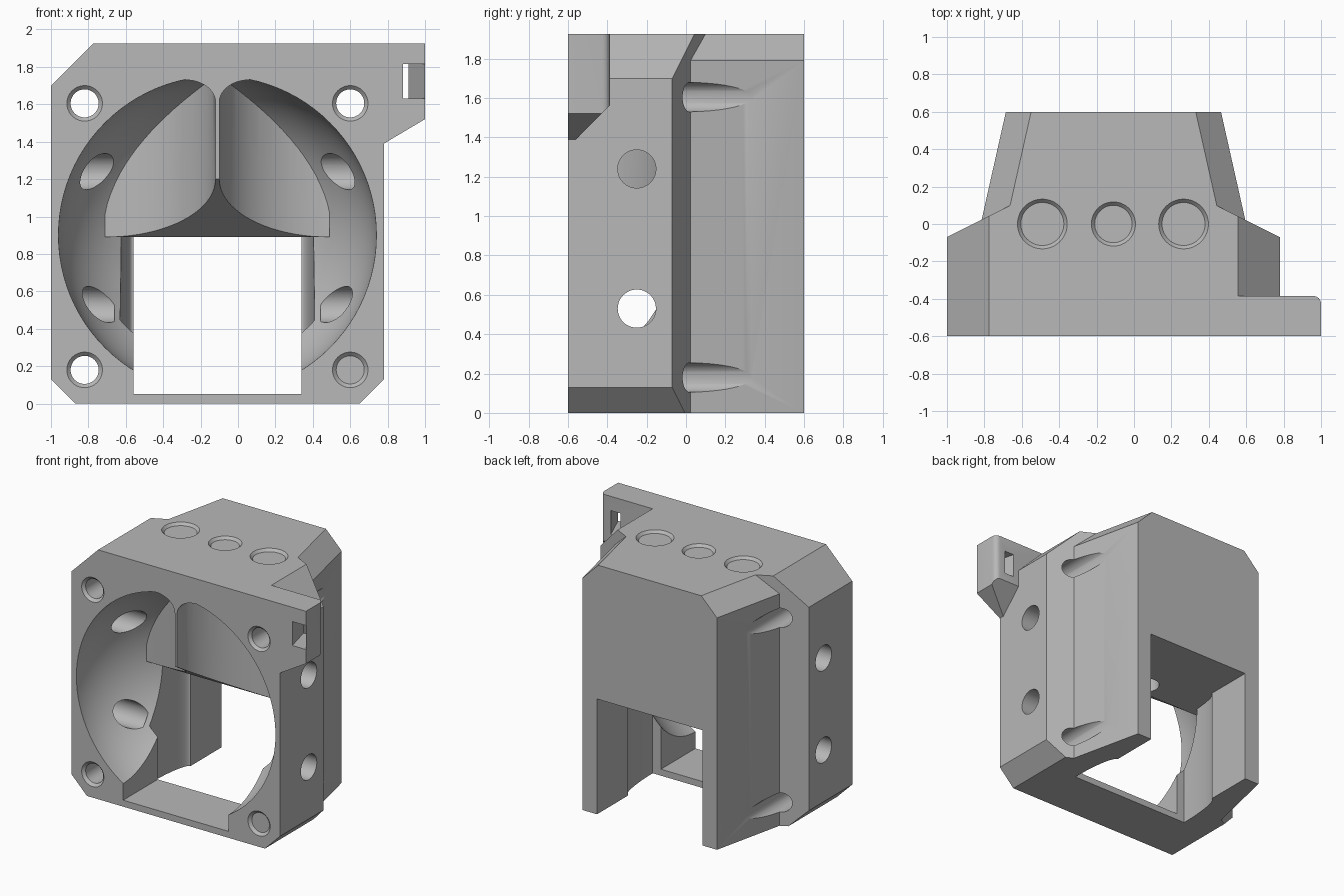
import bpy, bmesh, math
from mathutils import Matrix, Vector

if "Cube" in bpy.data.objects:
    bpy.data.objects.remove(bpy.data.objects["Cube"], do_unlink=True)

CX = -0.11          # centre line of the housing
FAN_Z = 0.9         # height of the fan axis
FRONT, BACK, TOP = -0.6, 0.6, 1.925


def finish(name, bm):
    bmesh.ops.recalc_face_normals(bm, faces=bm.faces)
    mesh = bpy.data.meshes.new(name)
    bm.to_mesh(mesh)
    bm.free()
    ob = bpy.data.objects.new(name, mesh)
    bpy.context.collection.objects.link(ob)
    return ob


def loft(name, rings):
    bm = bmesh.new()
    loops = [[bm.verts.new(p) for p in ring] for ring in rings]
    n = len(loops[0])
    for a, b in zip(loops, loops[1:]):
        for i in range(n):
            j = (i + 1) % n
            bm.faces.new((a[i], a[j], b[j], b[i]))
    bm.faces.new(loops[0])
    bm.faces.new(loops[-1])
    return finish(name, bm)


def prism(name, pts, axis, lo, hi):
    place = {"x": lambda a, b, t: (t, a, b),
             "y": lambda a, b, t: (a, t, b),
             "z": lambda a, b, t: (a, b, t)}[axis]
    return loft(name, [[place(a, b, t) for a, b in pts] for t in (lo, hi)])


def rect(x0, x1, y0, y1):
    return [(x0, y0), (x1, y0), (x1, y1), (x0, y1)]


def mirrored(half):
    return [(CX + w, v) for w, v in half] + [(CX - w, v) for w, v in reversed(half)]


def rod(name, start, end, r1, r2=None):
    start, end = Vector(start), Vector(end)
    d = end - start
    bm = bmesh.new()
    mat = Matrix.Translation((start + end) / 2) @ d.to_track_quat("Z", "Y").to_matrix().to_4x4()
    bmesh.ops.create_cone(bm, cap_ends=True, segments=48, radius1=r1,
                          radius2=r1 if r2 is None else r2, depth=d.length, matrix=mat)
    return finish(name, bm)


def combine(target, tool, operation):
    mod = target.modifiers.new(operation, "BOOLEAN")
    mod.object, mod.operation, mod.solver = tool, operation, "EXACT"
    bpy.context.view_layer.objects.active = target
    bpy.ops.object.modifier_apply(modifier=mod.name)
    bpy.data.objects.remove(tool, do_unlink=True)


def cut(tool):
    combine(housing, tool, "DIFFERENCE")


# Front block: chamfered outline limited by the tapered plan
housing = prism("fan_housing", mirrored([(0.76, 0), (0.89, 0.13), (0.89, 1.7), (0.665, TOP)]),
                "y", FRONT, 0.2)
combine(housing, prism("plan", mirrored([(0.89, -0.7), (0.89, -0.07), (0.55, 0.1)]),
                       "z", -0.1, 2.1), "INTERSECT")

# Tapered rear block with chamfered top edges
rings = []
for z, inset in ((0, 0), (1.79, 0), (TOP, 0.135)):
    plan = mirrored([(0.721 - inset, -0.05), (0.575 - inset, BACK)])
    rings.append([(x, y, z) for x, y in plan])
combine(housing, loft("rear_block", rings), "UNION")

# Side tab with rounded rear corner, sloping underside and slanted tie slot
corner = [(0.96 + 0.04 * math.sin(i * math.pi / 8), -0.425 + 0.04 * math.cos(i * math.pi / 8))
          for i in range(5)]
tab = prism("tab", [(0.4, FRONT), (0.4, -0.385)] + corner + [(1, FRONT)], "z", 1.2, TOP)
combine(tab, prism("tab_outline", [(0.3, 1.39), (0.78, 1.39), (1.1, 1.58), (1.1, 2.1), (0.3, 2.1)],
                   "y", -0.8, 0), "INTERSECT")
combine(tab, prism("tab_slope", [(-0.8, 1.15), (-0.2, 1.75), (-0.2, 2.1), (-0.8, 2.1)],
                   "x", 0, 1.2), "INTERSECT")
combine(housing, tab, "UNION")
cut(prism("slot", [(0.886, -0.61), (1.004, -0.61), (0.906, -0.37), (0.826, -0.37)],
          "z", 1.63, 1.815))

# Rounded air bowl, split in its upper half by a curved flow divider
bm = bmesh.new()
bmesh.ops.create_uvsphere(bm, u_segments=96, v_segments=48, radius=1,
                          matrix=Matrix.Translation((CX, FRONT, FAN_Z))
                          @ Matrix.Diagonal((0.85, 0.72, 0.85, 1)))
bowl = finish("bowl", bm)
arc = [i * math.pi / 40 for i in range(21)]
wall = [(0.6 - 0.59 * math.cos(t), FRONT + 0.5 * math.sin(t)) for t in arc]
divider = prism("divider", mirrored([(0.01, -1.5)] + wall + [(0.6, 0.4)]), "z", 0.5, 2)
combine(divider, prism("underside", [(-1.6, 1.82), (-0.1, 0.89), (0.5, 0.89), (0.5, 2.2), (-1.6, 2.2)],
                       "x", -1.5, 1.5), "INTERSECT")
combine(bowl, divider, "DIFFERENCE")
flare = [(0.17 - 0.16 * math.cos(t), 1.61 + 0.12 * math.sin(t)) for t in arc]
combine(bowl, prism("flare", mirrored(flare + [(0.17, 2)]), "y", -1.5, 0.3), "DIFFERENCE")
cut(bowl)

# Square duct, its widened throat and the open underside at the rear
cut(prism("duct", rect(CX - 0.45, CX + 0.45, 0.05, 0.89), "y", -0.8, 0.8))
throat = [(0.45 + 0.07 * math.cos(t), -0.18 + 0.4 * math.sin(t)) for t in arc]
cut(prism("throat", mirrored(throat), "z", -0.1, 0.89))
cut(prism("rear_opening", rect(CX - 0.45, CX + 0.45, -0.18, 0.8), "z", -0.1, 0.4))

# Corner screw holes that break out as grooves on the tapered sides
for side in (-1, 1):
    x = CX + side * 0.71
    for z in (0.18, 1.605):
        cut(rod("screw_hole", (x, -0.7, z), (x, 0.7, z), 0.075))
        cut(rod("screw_sink", (x, -0.62, z), (x, -0.58, z), 0.115, 0.075))
    # Side holes into the bowl
    for z in (0.53, 1.24):
        cut(rod("side_hole", (CX + side * 0.55, -0.25, z), (CX + side * 1.0, -0.25, z), 0.097))

# Three top holes, the middle one running down into the duct
for x, r, bottom in ((-0.49, 0.115, 1.3), (CX, 0.1, 0.7), (0.265, 0.115, 1.3)):
    cut(rod("top_hole", (x, 0, bottom), (x, 0, 2.1), r))
    cut(rod("top_sink", (x, 0, TOP - 0.02), (x, 0, TOP + 0.02), r, r + 0.036))

# Plain grey finish
grey = bpy.data.materials.new("grey_plastic")
grey.use_nodes = True
colour = (0.48, 0.48, 0.48, 1)
grey.diffuse_color = colour
grey.node_tree.nodes["Principled BSDF"].inputs["Base Color"].default_value = colour
housing.data.materials.clear()
housing.data.materials.append(grey)
for poly in housing.data.polygons:
    poly.material_index = 0

bpy.ops.object.select_all(action="DESELECT")
housing.select_set(True)
bpy.context.view_layer.objects.active = housing
bpy.ops.object.shade_smooth_by_angle(angle=math.radians(25))
